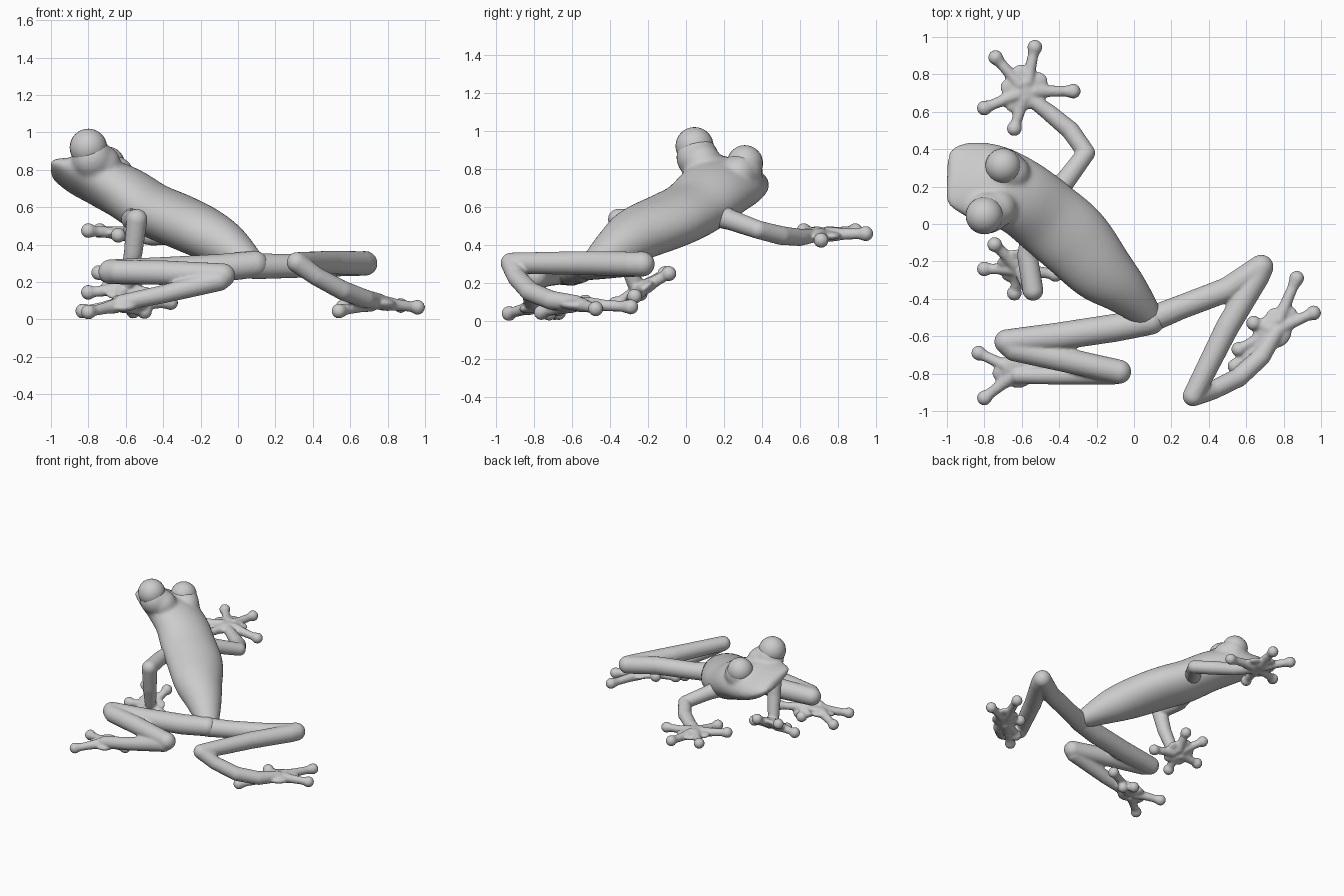
import bpy, bmesh, math
from mathutils import Vector, Matrix


def ball(bm, p, r, scale=(1, 1, 1), normal=(0, 0, 1)):
    rot = Vector(normal).to_track_quat('Z', 'Y').to_matrix().to_4x4()
    m = Matrix.Translation(p) @ rot @ Matrix.Diagonal((*scale, 1))
    bmesh.ops.create_uvsphere(bm, u_segments=24, v_segments=16, radius=r, matrix=m)


def limb(bm, pts):
    """Chain of round cones through (x, y, z, radius) points."""
    for a in pts:
        ball(bm, a[:3], a[3])
    for a, b in zip(pts, pts[1:]):
        pa, pb = Vector(a[:3]), Vector(b[:3])
        d = pb - pa
        m = Matrix.Translation((pa + pb) / 2) @ d.to_track_quat('Z', 'Y').to_matrix().to_4x4()
        bmesh.ops.create_cone(bm, cap_ends=True, segments=24, radius1=a[3],
                              radius2=b[3], depth=d.length, matrix=m)


def hand(bm, palm, normal, tips, size=0.09):
    """Flat palm with webbed, tapering digits that end in round pads."""
    ball(bm, palm, size, (1, 1, 0.36), normal)
    c = Vector(palm)
    tips = [Vector(t) for t in tips]
    for t, nxt in zip(tips, tips[1:] + tips[:1]):
        root, mid, neck = c.lerp(t, 0.2), c.lerp(t, 0.5), c.lerp(t, 0.82)
        limb(bm, [(*root, 0.04), (*mid, 0.031), (*neck, 0.028)])
        limb(bm, [(*neck, 0.028), (*t, 0.040)])
        if (t - c).angle(nxt - c) < 1.9:
            ball(bm, c.lerp((t + nxt) / 2, 0.45), 0.05, (1, 1, 0.42), normal)


def finish(bm, name, voxel=0.009, smooth=3):
    bmesh.ops.recalc_face_normals(bm, faces=bm.faces)
    me = bpy.data.meshes.new(name)
    bm.to_mesh(me)
    bm.free()
    ob = bpy.data.objects.new(name, me)
    bpy.context.collection.objects.link(ob)
    for f in me.polygons:
        f.use_smooth = True
    if voxel:
        rm = ob.modifiers.new("fuse", 'REMESH')
        rm.mode = 'VOXEL'
        rm.voxel_size = voxel
        rm.use_smooth_shade = True
        sm = ob.modifiers.new("soften", 'SMOOTH')
        sm.factor = 0.5
        sm.iterations = smooth
    return ob


def catmull(keys, steps=5):
    out = []
    for i in range(len(keys) - 1):
        p = [keys[max(0, min(len(keys) - 1, i + k))] for k in (-1, 0, 1, 2)]
        for s in range(steps):
            t = s / steps
            out.append([0.5 * (2 * b + (c - a) * t + (2 * a - 5 * b + 4 * c - d) * t * t
                               + (3 * b - a - 3 * c + d) * t ** 3) for a, b, c, d in zip(*p)])
    out.append(list(keys[-1]))
    return out


# Torso and head: elliptical rings (x, y, z, half width, half height, head turn)
spine = catmull([
    (0.13, -0.55, 0.28, 0.03, 0.03, 0), (0.08, -0.49, 0.30, 0.075, 0.065, 0),
    (-0.06, -0.35, 0.395, 0.135, 0.12, 0), (-0.185, -0.24, 0.465, 0.18, 0.14, 0),
    (-0.325, -0.085, 0.53, 0.207, 0.145, 0), (-0.465, 0.035, 0.59, 0.207, 0.145, 0.1),
    (-0.60, 0.14, 0.675, 0.207, 0.145, 0.5), (-0.74, 0.205, 0.735, 0.22, 0.128, 0.9),
    (-0.86, 0.235, 0.765, 0.212, 0.092, 1), (-0.96, 0.25, 0.795, 0.175, 0.05, 1),
    (-0.998, 0.255, 0.805, 0.13, 0.022, 1)])
bm = bmesh.new()
rings = []
n = 32
for i, (x, y, z, w, h, turn) in enumerate(spine):
    a, b = spine[max(0, i - 1)], spine[min(len(spine) - 1, i + 1)]
    tan = (Vector(b[:3]) - Vector(a[:3])).normalized()
    side = Vector((0.67, 0.74, -0.1)).lerp(Vector((0.13, 0.95, -0.3)), turn)
    side = (side - tan * side.dot(tan)).normalized()
    up = side.cross(tan)
    if up.z < 0:
        up = -up
    rings.append([bm.verts.new(Vector((x, y, z)) + side * w * math.cos(k * math.tau / n)
                               + up * h * math.sin(k * math.tau / n)) for k in range(n)])
for r, q in zip(rings, rings[1:]):
    for k in range(n):
        bm.faces.new((r[k], r[(k + 1) % n], q[(k + 1) % n], q[k]))
bm.faces.new(rings[0])
bm.faces.new(rings[-1])
# Eye sockets and brows
ball(bm, (-0.78, 0.06, 0.86), 0.112)
ball(bm, (-0.73, 0.085, 0.83), 0.105)
ball(bm, (-0.69, 0.30, 0.79), 0.105)
ball(bm, (-0.65, 0.275, 0.775), 0.095)
finish(bm, "body_and_head", 0.012, 14)

# Eyes
for name, p, r in (("near_eye", (-0.80, 0.045, 0.92), 0.10),
                   ("far_eye", (-0.70, 0.31, 0.83), 0.095)):
    bm = bmesh.new()
    ball(bm, p, r)
    finish(bm, name, 0)

# Far arm, reaching out sideways
bm = bmesh.new()
limb(bm, [(-0.45, 0.13, 0.57, 0.07), (-0.36, 0.24, 0.53, 0.054), (-0.255, 0.38, 0.48, 0.048),
          (-0.34, 0.50, 0.45, 0.05), (-0.46, 0.60, 0.44, 0.045), (-0.57, 0.68, 0.45, 0.035)])
hand(bm, (-0.58, 0.71, 0.455), (0.1, 0, 1),
     [(-0.74, 0.89, 0.475), (-0.53, 0.945, 0.46), (-0.325, 0.71, 0.425),
      (-0.64, 0.51, 0.45), (-0.80, 0.62, 0.475)], 0.10)
finish(bm, "far_arm")

# Near arm, elbow high and forearm hanging down
bm = bmesh.new()
limb(bm, [(-0.54, -0.03, 0.55, 0.06), (-0.57, -0.17, 0.535, 0.055), (-0.54, -0.355, 0.535, 0.056),
          (-0.56, -0.32, 0.36, 0.05), (-0.59, -0.27, 0.20, 0.042)])
hand(bm, (-0.61, -0.24, 0.165), (0, -0.6, 0.8),
     [(-0.80, -0.24, 0.145), (-0.745, -0.11, 0.25), (-0.57, -0.09, 0.25),
      (-0.42, -0.27, 0.13), (-0.64, -0.37, 0.09)])
finish(bm, "near_arm")

# Near leg, folded in a zigzag
bm = bmesh.new()
limb(bm, [(0.09, -0.52, 0.295, 0.072), (-0.10, -0.555, 0.275, 0.075), (-0.40, -0.60, 0.26, 0.074),
          (-0.68, -0.63, 0.255, 0.067), (-0.64, -0.67, 0.255, 0.064), (-0.40, -0.72, 0.25, 0.066),
          (-0.08, -0.79, 0.235, 0.065), (-0.10, -0.80, 0.21, 0.058), (-0.40, -0.81, 0.135, 0.049),
          (-0.62, -0.81, 0.09, 0.044)])
hand(bm, (-0.62, -0.79, 0.08), (0, -0.25, 1),
     [(-0.80, -0.93, 0.04), (-0.83, -0.69, 0.045), (-0.56, -0.67, 0.045),
      (-0.36, -0.66, 0.09), (-0.50, -0.72, 0.042)], 0.09)
finish(bm, "near_leg")

# Far leg, stretched behind
bm = bmesh.new()
limb(bm, [(0.09, -0.51, 0.285, 0.07), (0.25, -0.445, 0.285, 0.065), (0.50, -0.35, 0.295, 0.066),
          (0.68, -0.23, 0.30, 0.066), (0.66, -0.28, 0.30, 0.065), (0.50, -0.55, 0.305, 0.063),
          (0.315, -0.92, 0.305, 0.055), (0.42, -0.89, 0.23, 0.05), (0.56, -0.82, 0.155, 0.052),
          (0.68, -0.71, 0.11, 0.05), (0.76, -0.58, 0.095, 0.042)])
hand(bm, (0.75, -0.57, 0.09), (0.1, 0, 1),
     [(0.96, -0.475, 0.065), (0.87, -0.29, 0.075), (0.64, -0.53, 0.10),
      (0.56, -0.67, 0.065), (0.54, -0.76, 0.045)], 0.095)
finish(bm, "far_leg")
